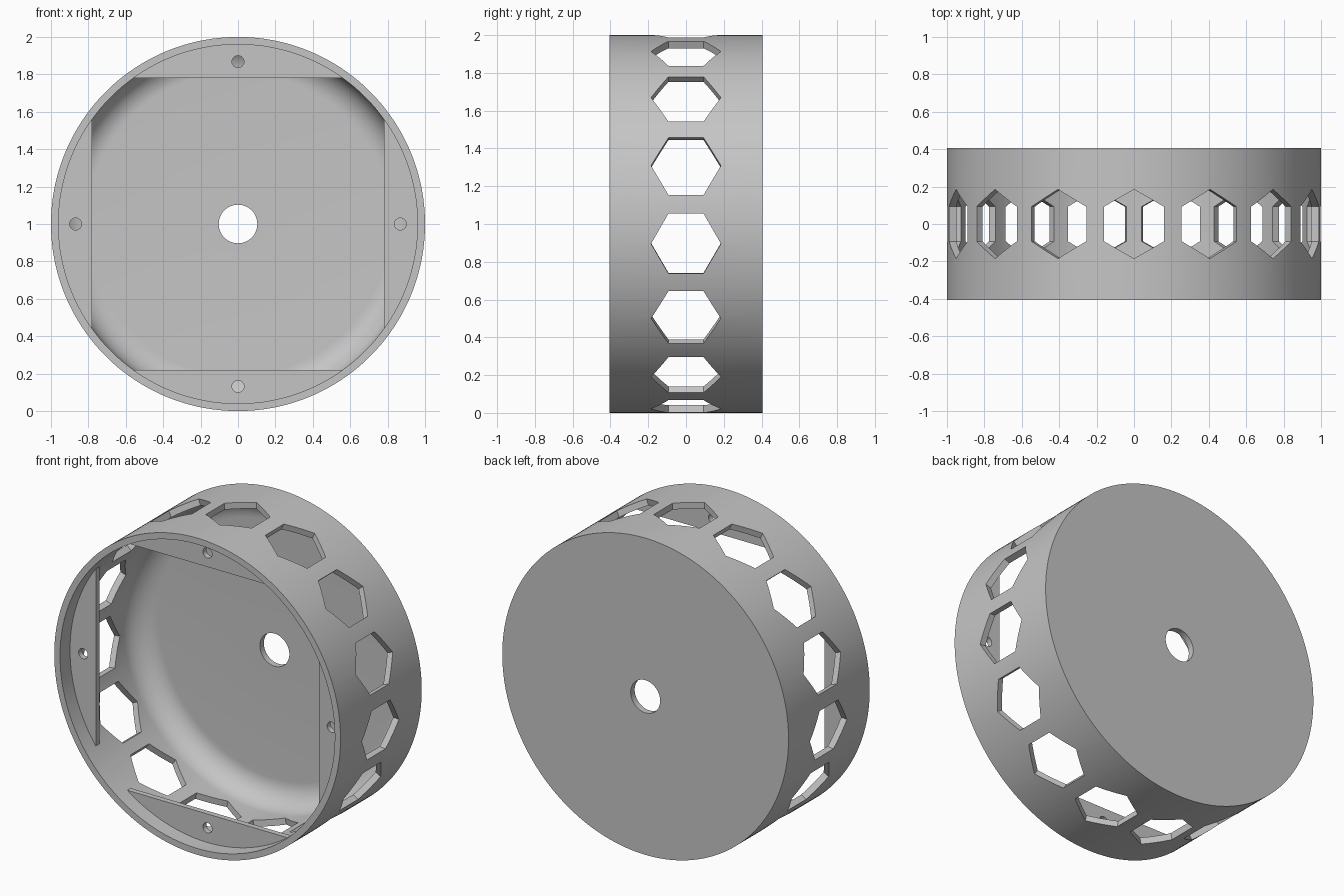
import bpy, bmesh
from math import sin, cos, pi, acos, radians
from mathutils import Matrix, Vector

if "Cube" in bpy.data.objects:
    bpy.data.objects.remove(bpy.data.objects["Cube"])

R, WALL, HALF, FLOOR = 1.0, 0.04, 0.405, 0.04
INNER = R - WALL
FILLET = 0.15
CENTRE = Matrix.Translation((0, 0, R))

grey = bpy.data.materials.new("plain grey")
grey.use_nodes = True
GREY = (0.56, 0.56, 0.56, 1)
grey.diffuse_color = GREY
grey.node_tree.nodes["Principled BSDF"].inputs["Base Color"].default_value = GREY


def make_object(name, bm):
    bmesh.ops.transform(bm, matrix=CENTRE, verts=bm.verts)
    bmesh.ops.recalc_face_normals(bm, faces=bm.faces)
    mesh = bpy.data.meshes.new(name)
    bm.to_mesh(mesh)
    bm.free()
    mesh.materials.append(grey)
    obj = bpy.data.objects.new(name, mesh)
    bpy.context.collection.objects.link(obj)
    return obj


def add_prism(bm, points, direction, turn):
    """Extrude a closed polygon along direction, then turn it about the y axis."""
    verts = [bm.verts.new(p) for p in points]
    face = bm.faces.new(verts)
    out = bmesh.ops.extrude_face_region(bm, geom=[face], use_keep_orig=True)
    top = [v for v in out["geom"] if isinstance(v, bmesh.types.BMVert)]
    bmesh.ops.translate(bm, vec=Vector(direction), verts=top)
    bmesh.ops.rotate(bm, cent=(0, 0, 0), matrix=Matrix.Rotation(turn, 3, "Y"),
                     verts=verts + top)


def cut(obj, cutter):
    cutter.hide_render = True
    mod = obj.modifiers.new("cut", "BOOLEAN")
    mod.operation, mod.solver, mod.object = "DIFFERENCE", "EXACT", cutter
    bpy.context.view_layer.objects.active = obj
    bpy.ops.object.modifier_apply(modifier=mod.name)
    bpy.data.objects.remove(cutter)


def smooth(obj):
    bpy.ops.object.select_all(action="DESELECT")
    obj.select_set(True)
    bpy.context.view_layer.objects.active = obj
    bpy.ops.object.shade_smooth_by_angle(angle=radians(30))


# Round housing: lathed cup, closed at the back, with a filleted floor
floor_y = HALF - FLOOR
profile = [(0.103, HALF), (R, HALF), (R, -HALF), (INNER, -HALF)]
for i in range(13):
    a = pi / 2 * i / 12
    profile.append((INNER - FILLET + FILLET * cos(a),
                    floor_y - FILLET + FILLET * sin(a)))
profile.append((0.103, floor_y))

bm = bmesh.new()
ring = [bm.verts.new((r, y, 0)) for r, y in profile]
edges = [bm.edges.new((ring[i - 1], ring[i])) for i in range(len(ring))]
bmesh.ops.spin(bm, geom=ring + edges, cent=(0, 0, 0), axis=(0, 1, 0),
               angle=2 * pi, steps=180, use_merge=True)
bmesh.ops.remove_doubles(bm, verts=bm.verts, dist=1e-5)
housing = make_object("housing", bm)

# Hexagonal vents around the wall
bm = bmesh.new()
hexagon = [(0.185 * sin(k * pi / 3), 0.185 * cos(k * pi / 3), 0.9) for k in range(6)]
for k in range(15):
    add_prism(bm, hexagon, (0, 0, 0.2), 2 * pi * k / 15)
cut(housing, make_object("vent_cutter", bm))
smooth(housing)

# Four mounting tabs recessed behind the rim, each with a screw hole
CHORD, TAB_Y, TAB_T = 0.78, -HALF + 0.1, 0.035
TAB_R = INNER + 0.01
spread = acos(CHORD / TAB_R)
segment = [(TAB_R * sin(spread * t / 20), TAB_Y, TAB_R * cos(spread * t / 20))
           for t in range(-20, 21)]
screw = [(0.032 * cos(k * pi / 12), TAB_Y - 0.05, 0.868 + 0.032 * sin(k * pi / 12))
         for k in range(24)]
for k, side in enumerate(("top", "left", "bottom", "right")):
    bm = bmesh.new()
    add_prism(bm, segment, (0, TAB_T, 0), k * pi / 2)
    tab = make_object(side + "_mounting_tab", bm)
    bm = bmesh.new()
    add_prism(bm, screw, (0, 0.15, 0), k * pi / 2)
    cut(tab, make_object("screw_cutter", bm))
    smooth(tab)
